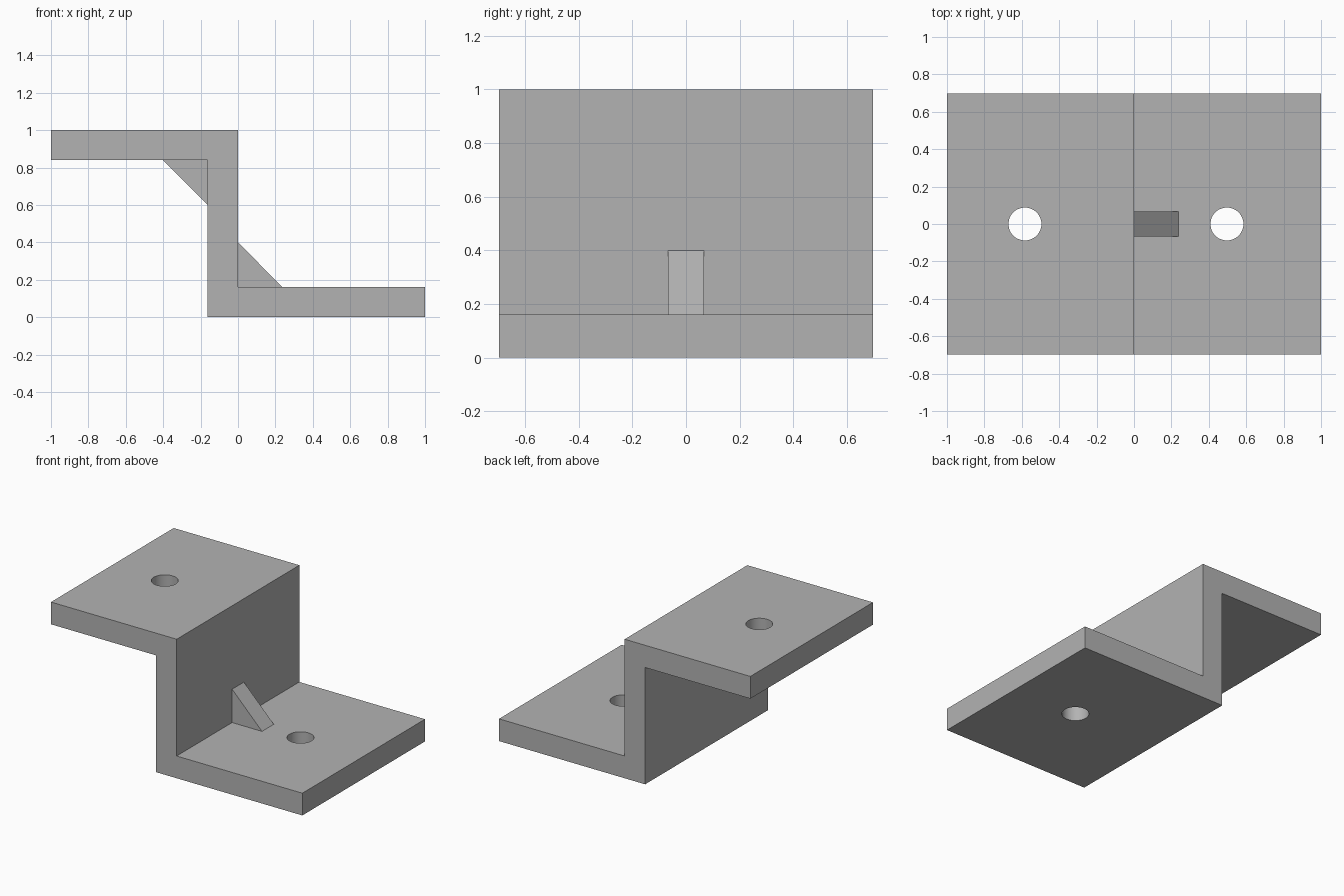
import bpy
import bmesh
from math import radians

HALF_DEPTH = 0.697
PLATE = 0.16
WALL = 0.163
HEIGHT = 1.0
GUSSET_HALF = 0.067
HOLE_RADIUS = 0.088

cube = bpy.data.objects.get("Cube")
if cube:
    bpy.data.objects.remove(cube, do_unlink=True)

grey = bpy.data.materials.new("plain grey")
grey.use_nodes = True
colour = (0.45, 0.45, 0.45, 1)
grey.diffuse_color = colour
grey.node_tree.nodes["Principled BSDF"].inputs["Base Color"].default_value = colour


def extrude_profile(name, points, half_width):
    """Extrude an x-z outline evenly along y."""
    bm = bmesh.new()
    face = bm.faces.new([bm.verts.new((x, -half_width, z)) for x, z in points])
    result = bmesh.ops.extrude_face_region(bm, geom=[face])
    verts = [v for v in result["geom"] if isinstance(v, bmesh.types.BMVert)]
    bmesh.ops.translate(bm, verts=verts, vec=(0, 2 * half_width, 0))
    bmesh.ops.recalc_face_normals(bm, faces=bm.faces)
    mesh = bpy.data.meshes.new(name)
    bm.to_mesh(mesh)
    bm.free()
    mesh.materials.append(grey)
    obj = bpy.data.objects.new(name, mesh)
    bpy.context.collection.objects.link(obj)
    return obj


def half_turn(points):
    """Rotate an outline half a turn about the middle of the wall."""
    return [(-WALL - x, HEIGHT - z) for x, z in points]


def drill(obj, x, z):
    """Cut a round vertical hole through a plate."""
    bpy.ops.mesh.primitive_cylinder_add(
        vertices=48, radius=HOLE_RADIUS, depth=2 * PLATE, location=(x, 0, z))
    cutter = bpy.context.object
    cutter.hide_render = True
    cutter.data.materials.append(grey)
    mod = obj.modifiers.new("hole", "BOOLEAN")
    mod.operation = "DIFFERENCE"
    mod.solver = "EXACT"
    mod.object = cutter
    bpy.context.view_layer.objects.active = obj
    bpy.ops.object.modifier_apply(modifier=mod.name)
    bpy.data.objects.remove(cutter, do_unlink=True)


# Stepped bracket: lower plate, wall and upper plate in one outline
lower_top = [(1, 0), (1, PLATE), (0, PLATE)]
upper_left = [(0, HEIGHT), (-1, HEIGHT), (-1, HEIGHT - PLATE),
              (-WALL, HEIGHT - PLATE), (-WALL, 0)]
bracket = extrude_profile("stepped_bracket", lower_top + upper_left, HALF_DEPTH)

# Bolt holes, one in each plate
drill(bracket, 0.497, PLATE / 2)
drill(bracket, -0.583, HEIGHT - PLATE / 2)

# Corner gussets, in both inside corners
gusset = [(0, PLATE), (0.238, PLATE), (0, 0.4)]
extrude_profile("lower_gusset", gusset, GUSSET_HALF)
extrude_profile("upper_gusset", half_turn(gusset), GUSSET_HALF)

# Smooth hole walls, sharp plate edges
bpy.ops.object.select_all(action="DESELECT")
bracket.select_set(True)
bpy.context.view_layer.objects.active = bracket
bpy.ops.object.shade_smooth_by_angle(angle=radians(30))
